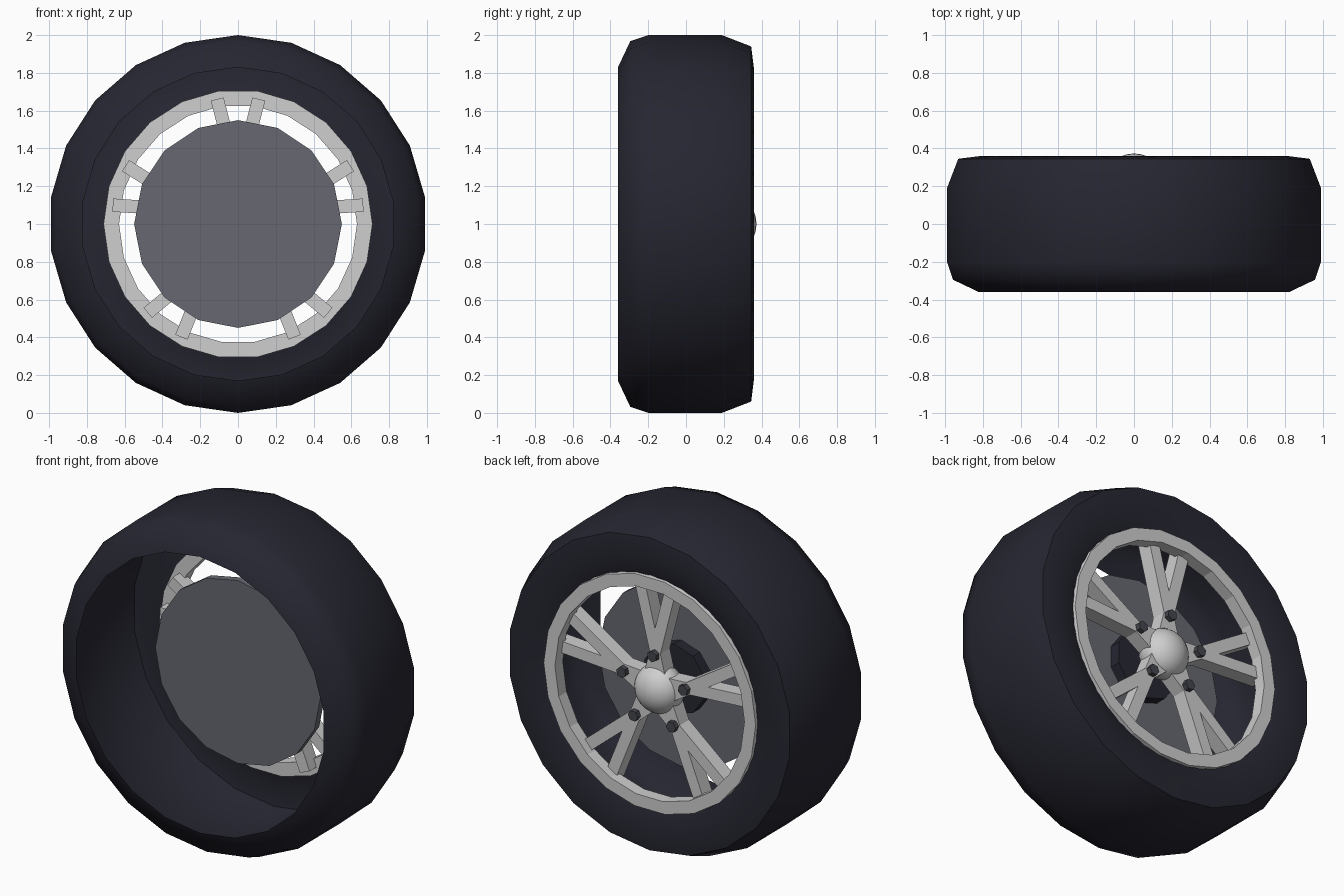
import bpy, bmesh
from math import sin, cos, pi, radians
from mathutils import Matrix, Vector

cube = bpy.data.objects.get("Cube")
if cube:
    bpy.data.objects.remove(cube, do_unlink=True)

CENTRE = Vector((0, 0, 1))


def material(name, rgb):
    m = bpy.data.materials.new(name)
    m.use_nodes = True
    m.diffuse_color = (*rgb, 1)
    bsdf = m.node_tree.nodes["Principled BSDF"]
    bsdf.inputs["Base Color"].default_value = (*rgb, 1)
    bsdf.inputs["Roughness"].default_value = 0.7
    return m


RUBBER = material("dark rubber", (0.019, 0.019, 0.031))
ALLOY = material("light alloy", (0.62, 0.62, 0.62))
STEEL = material("brake steel", (0.135, 0.14, 0.165))
BOLT = material("bolt grey", (0.06, 0.062, 0.075))


def finish(name, bm, mat, smooth=None):
    mesh = bpy.data.meshes.new(name)
    bm.to_mesh(mesh)
    bm.free()
    mesh.materials.append(mat)
    ob = bpy.data.objects.new(name, mesh)
    bpy.context.collection.objects.link(ob)
    ob.location = CENTRE
    if smooth:
        bpy.ops.object.select_all(action="DESELECT")
        ob.select_set(True)
        bpy.context.view_layer.objects.active = ob
        bpy.ops.object.shade_smooth_by_angle(angle=radians(smooth))
    return ob


def lathe(name, profile, sides, mat, turn=0, closed=False, cap=False, smooth=None):
    """Spin (y, radius) points round the axle; turn is a fraction of a side."""
    bm = bmesh.new()
    rings = []
    for y, r in profile:
        angles = [pi / 2 + 2 * pi * (i + turn) / sides for i in range(sides)]
        rings.append([bm.verts.new((r * cos(a), y, r * sin(a))) for a in angles])
    pairs = list(zip(rings, rings[1:]))
    if closed:
        pairs.append((rings[-1], rings[0]))
    for a, b in pairs:
        for i in range(sides):
            j = (i + 1) % sides
            bm.faces.new((a[i], a[j], b[j], b[i]))
    if cap:
        bm.faces.new(rings[0])
        bm.faces.new(rings[-1])
    bmesh.ops.recalc_face_normals(bm, faces=bm.faces)
    return finish(name, bm, mat, smooth)


# Tyre: a thin shell, wide open at the front
lathe("tyre", [(-0.36, 0.83), (-0.295, 0.968), (-0.2, 1), (0.19, 1),
               (0.345, 0.94), (0.36, 0.82), (0.325, 0.705)],
      22, RUBBER, smooth=55)

# Outer rim ring
lathe("rim", [(0.27, 0.712), (0.345, 0.705), (0.345, 0.63), (0.27, 0.63)],
      22, ALLOY, turn=0.5, closed=True)

# Brake disc and its dark carrier
lathe("brake_disc", [(0, 0.55), (0.045, 0.55)], 16, STEEL, cap=True)
lathe("disc_carrier", [(0.045, 0.21), (0.11, 0.21)], 10, RUBBER, cap=True)

# Domed hub
bm = bmesh.new()
bmesh.ops.create_uvsphere(bm, u_segments=24, v_segments=14, radius=0.145)
bmesh.ops.scale(bm, vec=(1, 0.85, 1), verts=bm.verts)
bmesh.ops.translate(bm, vec=(0, 0.25, 0), verts=bm.verts)
finish("hub", bm, ALLOY, smooth=40)

# Five V-shaped pairs of spokes, each with a bolt at the root
for k in range(5):
    around = Matrix.Rotation(2 * pi * k / 5, 4, "Y")
    bm = bmesh.new()
    for side in (-1, 1):
        lean = Matrix.Rotation(side * radians(14.3), 4, "Y")
        place = (around @ Matrix.Translation((0, 0.25, 0.23)) @ lean
                 @ Matrix.Translation((0, 0, 0.155))
                 @ Matrix.Diagonal((0.07, 0.09, 0.58, 1)))
        bmesh.ops.create_cube(bm, size=1, matrix=place)
    finish(f"spoke_pair_{k + 1}", bm, ALLOY)

    bm = bmesh.new()
    spot = (around @ Matrix.Translation((0, 0.295, 0.215))
            @ Matrix.Rotation(pi / 2, 4, "X"))
    bmesh.ops.create_cone(bm, cap_ends=True, segments=6, radius1=0.033,
                          radius2=0.033, depth=0.06, matrix=spot)
    finish(f"bolt_{k + 1}", bm, BOLT)
